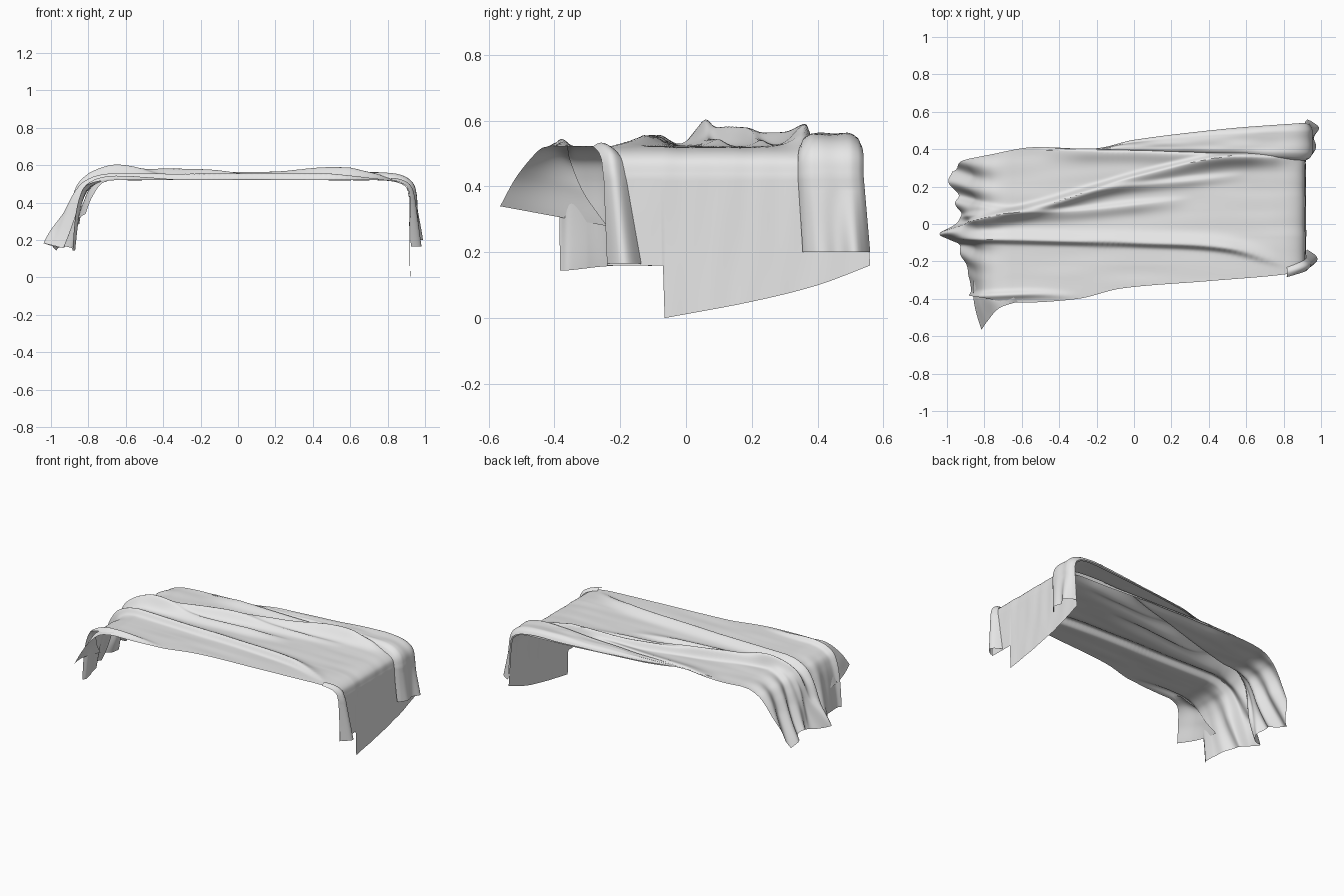
import bpy, math
from mathutils import Vector, noise

if "Cube" in bpy.data.objects:
    bpy.data.objects.remove(bpy.data.objects["Cube"])

mat = bpy.data.materials.new("plain grey cloth")
mat.diffuse_color = (0.8, 0.8, 0.8, 1)
mat.use_nodes = True
mat.node_tree.nodes["Principled BSDF"].inputs["Base Color"].default_value = mat.diffuse_color


def key(pts, t):
    """Smooth interpolation through (t, value) keys."""
    if t <= pts[0][0]:
        return pts[0][1]
    if t >= pts[-1][0]:
        return pts[-1][1]
    i = next(k for k in range(len(pts) - 1) if t <= pts[k + 1][0])

    def slope(k):
        a, b = pts[max(k - 1, 0)], pts[min(k + 1, len(pts) - 1)]
        return (b[1] - a[1]) / (b[0] - a[0])
    (t0, p0), (t1, p1) = pts[i], pts[i + 1]
    h = t1 - t0
    s = (t - t0) / h
    return (p0 * (2*s**3 - 3*s**2 + 1) + p1 * (3*s**2 - 2*s**3)
            + h * slope(i) * (s**3 - 2*s**2 + s) + h * slope(i + 1) * (s**3 - s**2))


def lin(a, b, t):
    return a + (b - a) * t


# Outline of the cloth seen from above
FRONT = [(-.95, -.37), (-.82, -.39), (-.66, -.42), (-.3, -.40), (-.07, -.345),
         (.4, -.305), (.8, -.27), (.92, -.24)]
BACK = [(-.98, .28), (-.9, .34), (-.75, .375), (-.55, .41), (-.2, .405), (0, .45),
        (.5, .51), (.9, .54)]
# Long creases: path across the top, ridge height, soft width, steep width
CREASES = [
    ([(-1, -.06), (-.8, .02), (-.4, .13), (0, .25), (.5, .36), (.9, .36)], .042, .05, .018),
    ([(-1, -.085), (-.85, -.08), (-.4, -.09), (0, -.10), (.5, -.13), (.8, -.22)], .034, .018, .045),
    ([(-1, .02), (-.7, .055), (-.4, .06), (0, .10), (.3, .13)], .022, .04, .02),
    ([(-1, .13), (-.6, .07), (-.2, .18), (.1, .21), (.6, .26)], .018, .03, .02),
    ([(-1, -.40), (-.8, -.385), (-.5, -.375), (-.3, -.39)], .022, .02, .02),
    ([(-.5, .395), (0, .385), (.4, .37), (.9, .345)], .025, .05, .015),
]
# Bottom edges of the two hanging ends, as height by y
LEFT_HEM = [(-.4, .14), (-.17, .165), (-.05, .15), (.1, .19), (.2, .17), (.28, .15)]
RIGHT_HEM = [(-.065, .0), (.2, .05), (.4, .1), (.56, .16)]
LEFT_X = [(-.4, -.86), (-.25, -.895), (-.1, -.95), (-.06, -.975), (0, -.925), (.08, -.93),
          (.2, -.975), (.28, -.985)]


def profile(u, v, bottom):
    """Bench profile: u<0 left end, 0..1 top, 1..2 right end."""
    if u < 0:
        y = lin(-.38, .28, v)
        xe, ze = key(LEFT_X, y), key(LEFT_HEM, y)
        xm = lin(-.84, xe, .35)
        xs = [(-1, xe), (-.55, xm), (-.35, lin(-.81, xm, .4)), (-.2, -.79), (0, -.68), (.2, -.40)]
        zs = [(-1, ze), (-.55, lin(.43, ze, .4)), (-.35, .425), (-.2, .485), (0, .521), (.2, .522)]
        return key(xs, u), key(zs, u)
    if u <= 1:
        return lin(-.68, .74, u), .522
    y = lin(-.24, .56, v)
    ze = bottom if bottom is not None else (.16 if y < -.067 else key(RIGHT_HEM, y))
    if u > 1.4:
        k = (u - 1.4) / .6
        return .915 + .005 * k, lin(.43, ze, k)
    return (key([(.9, .6), (1, .74), (1.15, .845), (1.28, .90), (1.4, .915)], u),
            key([(.9, .522), (1, .522), (1.15, .512), (1.28, .482), (1.4, .43)], u))


def cloth(u, v, extra=0, bottom=None, folds=True):
    x, z = profile(u, v, bottom)
    xa, za = profile(max(u - .01, -1), v, bottom)
    xb, zb = profile(min(u + .01, 2), v, bottom)
    n = Vector((-(zb - za), xb - xa)).normalized()
    y = lin(key(FRONT, x), key(BACK, x), v)
    if u > 1.4:
        y = lin(-.24, lin(.54, .56, (u - 1.4) / .6), v)
    off = extra
    if folds:
        fade = min(1, max(0, (1.25 - u) / .25))
        for path, height, wide, steep in CREASES:
            ends = (min(1, max(0, (path[-1][0] - x) / .3))
                    * min(1, max(0, (x - path[0][0] + .02) / .25) if path[0][0] > -.9 else 1))
            d = y - key(path, x)
            off += fade * ends * height * math.exp(-(d / (wide if d < 0 else steep)) ** 2)
        # gathered ripples on the left end
        off += .016 * max(0, min(1, -u * 2)) * math.sin(y * 48 + u * 3) * min(1, max(0, (y + .3) * 5))
        off += .003 * noise.noise(Vector((x * 3, y * 14, z * 3)))
    return Vector((x + n.x * off, y, z + n.y * off))


def surface(name, nu, nv, fn):
    verts = [fn(i / nu, j / nv) for i in range(nu + 1) for j in range(nv + 1)]
    w = nv + 1
    faces = [(i*w + j, (i+1)*w + j, (i+1)*w + j + 1, i*w + j + 1)
             for i in range(nu) for j in range(nv)]
    me = bpy.data.meshes.new(name)
    me.from_pydata(verts, [], faces)
    me.materials.append(mat)
    ob = bpy.data.objects.new(name, me)
    bpy.context.collection.objects.link(ob)
    bpy.context.view_layer.objects.active = ob
    ob.select_set(True)
    bpy.ops.object.shade_smooth_by_angle(angle=math.radians(40))
    ob.select_set(False)
    return ob


# Main sheet: top and both hanging ends
surface("draped_cloth", 150, 160, lambda a, b: cloth(lin(-1, 2, a), b))


# Folded-over strip along the back edge, widening to the right and hanging down
def back_fold(a, b):
    u = lin(.15, 2, a)
    x, _ = profile(u, 1, .2)
    f, k = key(FRONT, x), key(BACK, x)
    inner = (key([(-.5, .39), (0, .39), (.4, .375), (.9, .34)], x) - f) / (k - f)
    if u > 1.4:
        inner = .58 / .78
    v = lin(inner, 1, b)
    grow = min(1, a * 2.5)
    puff = .034 * grow * min(1, (4 * b * (1 - b) * 1.6) ** .5)
    drop = max(0, (u - 1.5) / .5)
    puff += drop * .04 * (.5 - .5 * math.cos(b * math.pi * 4)) * b
    puff += .006 * noise.noise(Vector((x * 5, b * 3, u * 2)))
    return cloth(u, v, .006 + puff, .2, False)


surface("back_fold", 100, 24, back_fold)


# Tucked pleat at the front of the right end
def pleat(a, b):
    u = lin(1.1, 2, a)
    v = lin(lin(-.02, 0, a), lin(.045, .13, a), b)
    return cloth(u, v, .004 + (.012 + .045 * a) * math.sin(math.pi * b), .165, False)


surface("corner_pleat", 30, 12, pleat)

# Flared corner at the front of the left end, ruled between two edges
OUTER = [(-.62, -.415, .523), (-.72, -.45, .508), (-.78, -.515, .43), (-.815, -.565, .34)]
INNER = [(-.68, -.36, .522), (-.79, -.35, .475), (-.83, -.31, .38), (-.85, -.24, .28)]


def flare(a, b):
    def edge(pts):
        return Vector([key([(i / 3, p[c]) for i, p in enumerate(pts)], a) for c in range(3)])
    p = edge(INNER).lerp(edge(OUTER), b)
    p.x -= .025 * math.sin(math.pi * b) * a
    p.z += .012 * math.sin(math.pi * b) * (1 - a)
    return p


surface("flared_corner", 24, 20, flare)
